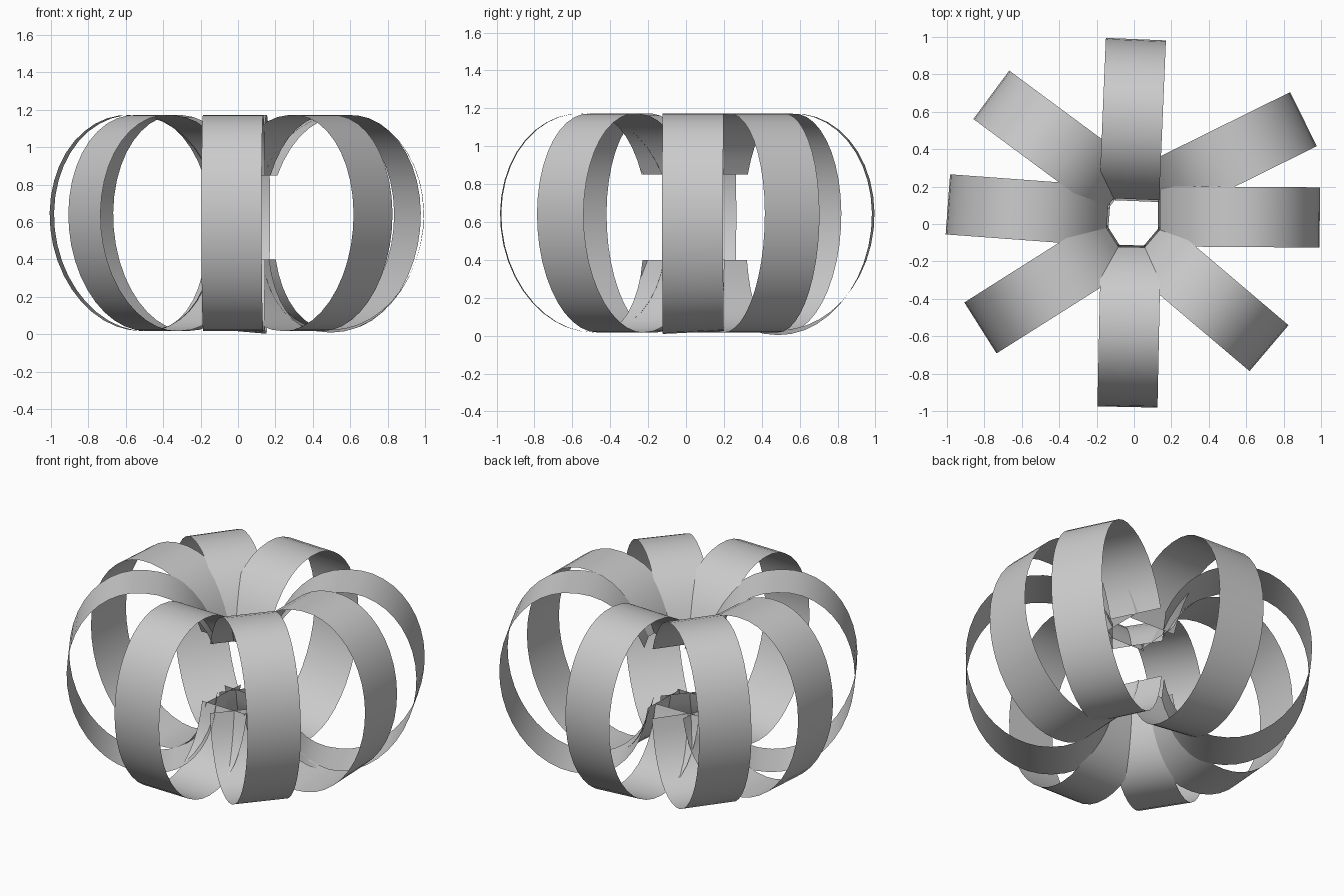
import bpy, bmesh, math
from mathutils import Vector

if "Cube" in bpy.data.objects:
    bpy.data.objects.remove(bpy.data.objects["Cube"])

HALF_W = 0.161      # half ribbon width
R_OUT = 0.99        # outer reach of the shared profile
SEG = 36

# C-shaped ribbon profile (r, z): upper inner end, over the outside, to lower inner end
T0, T1 = math.pi - 0.456, -math.pi + 0.345
profile = []
for i in range(SEG + 1):
    t = T0 + (T1 - T0) * i / SEG
    s, c = math.sin(t), math.cos(t)
    if c < 0:
        c = -abs(c) ** 0.87 * (1.0 if s > 0 else 0.92)
    profile.append((0.535 + 0.035 * s + 0.455 * c, 0.595 + 0.578 * s))


def ribbon(name, x, y, angle, roll):
    """Ribbon whose outer middle sits at (x, y), pointing outwards along angle."""
    a = math.radians(angle)
    out = Vector((math.cos(a), math.sin(a), 0))
    side = Vector((-out.y, out.x, 0))
    base = Vector((x, y, 0)) - out * R_OUT
    bm = bmesh.new()
    rows = []
    for r, z in profile:
        sag = roll * max(0.0, 0.595 - z) / 0.578
        row = []
        for k in (-1, 1):
            p = base + out * r + side * (k * HALF_W)
            p.z = z + k * sag
            row.append(bm.verts.new(p))
        rows.append(row)
    for p, q in zip(rows, rows[1:]):
        bm.faces.new((p[0], p[1], q[1], q[0]))
    for f in bm.faces:
        f.smooth = True
    me = bpy.data.meshes.new(name)
    bm.to_mesh(me)
    bm.free()
    ob = bpy.data.objects.new(name, me)
    bpy.context.collection.objects.link(ob)


# Eight loosely fanned ribbons: outer middle point, heading, slight sag of the lower half
ribbons = [
    ("ribbon_back", 0.01, 0.987, 87.6, 0.014),
    ("ribbon_back_right", 0.905, 0.56, 26.3, 0.0),
    ("ribbon_right", 0.992, 0.035, -0.4, 0.008),
    ("ribbon_front_right", 0.721, -0.663, -40.3, 0.0),
    ("ribbon_front", -0.035, -0.977, 268.8, 0.0),
    ("ribbon_front_left", -0.82, -0.555, 212.3, 0.0),
    ("ribbon_left", -0.994, 0.105, 175.8, 0.0),
    ("ribbon_back_left", -0.762, 0.69, 143.5, 0.0),
]
for args in ribbons:
    ribbon(*args)
